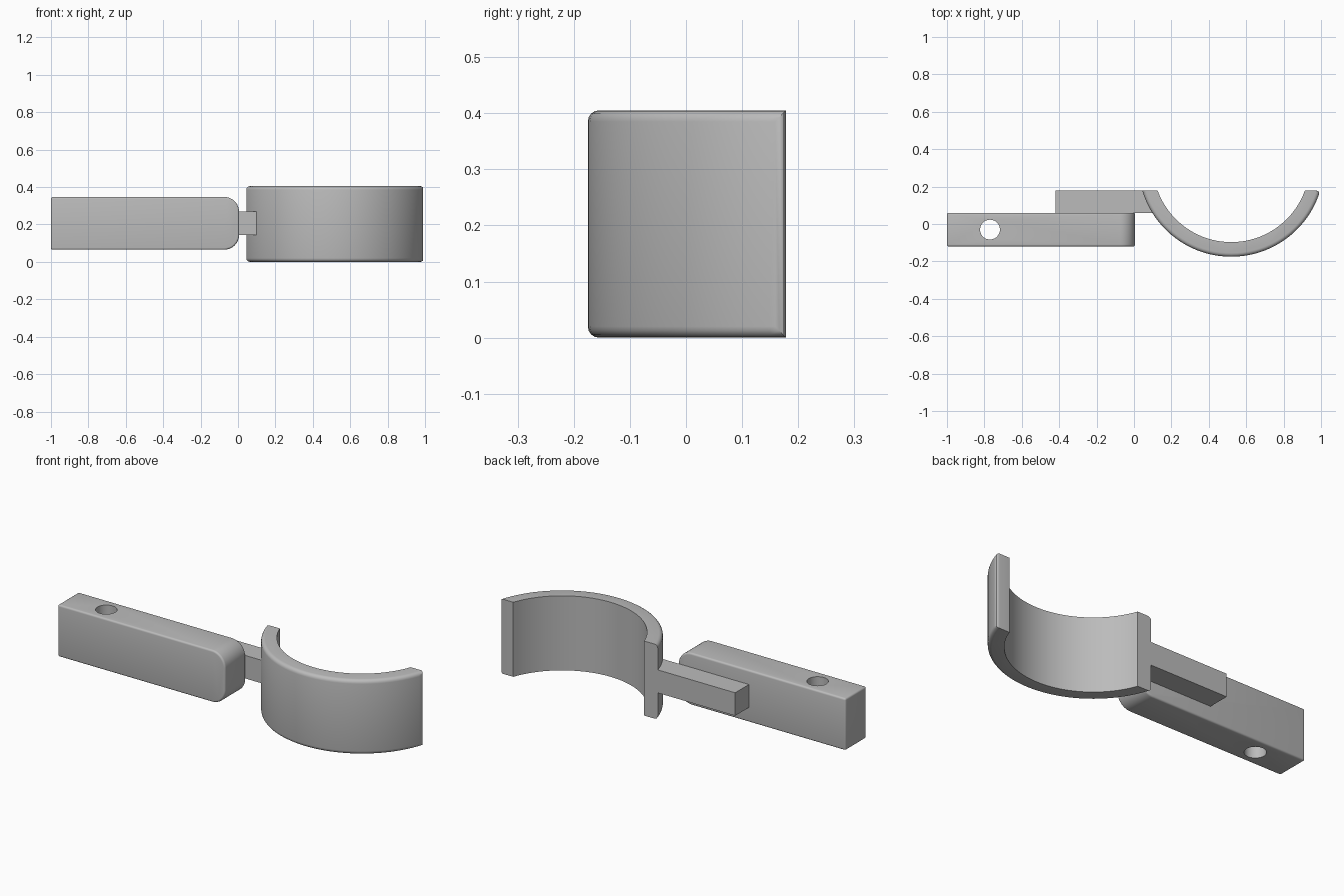
import bpy, bmesh, math
from mathutils import Vector

if "Cube" in bpy.data.objects:
    bpy.data.objects.remove(bpy.data.objects["Cube"])

grey = bpy.data.materials.new("plain_grey")
grey.use_nodes = True
COLOR = (0.5, 0.5, 0.5, 1)
grey.diffuse_color = COLOR
grey.node_tree.nodes["Principled BSDF"].inputs["Base Color"].default_value = COLOR


def prism(name, points, direction, round_edge=None, radius=0.01):
    """Extrude an outline; round the edges accepted by round_edge."""
    bm = bmesh.new()
    face = bm.faces.new([bm.verts.new(p) for p in points])
    new = bmesh.ops.extrude_face_region(bm, geom=[face])["geom"]
    bmesh.ops.translate(bm, vec=direction,
                        verts=[v for v in new if isinstance(v, bmesh.types.BMVert)])
    bmesh.ops.recalc_face_normals(bm, faces=bm.faces)
    if round_edge:
        bmesh.ops.bevel(bm, geom=[e for e in bm.edges if round_edge(e)], offset=radius,
                        segments=4, profile=0.5, affect='EDGES', clamp_overlap=True)
    mesh = bpy.data.meshes.new(name)
    bm.to_mesh(mesh)
    bm.free()
    mesh.materials.append(grey)
    obj = bpy.data.objects.new(name, mesh)
    bpy.context.collection.objects.link(obj)
    return obj


def smooth(obj):
    bpy.ops.object.select_all(action='DESELECT')
    obj.select_set(True)
    bpy.context.view_layer.objects.active = obj
    bpy.ops.object.shade_smooth_by_angle(angle=math.radians(30))


def arc(cx, cy, r, start, end, steps):
    angles = [start + (end - start) * i / steps for i in range(steps + 1)]
    return [(cx + r * math.cos(a), cy + r * math.sin(a)) for a in angles]


# Curved cradle: arc band cut off flat at the back
CX, CY, R_OUT, R_IN, BACK, HEIGHT = 0.52, 0.322, 0.497, 0.419, 0.178, 0.405


def band_arc(r):
    a = math.asin((CY - BACK) / r)
    return arc(CX, CY, r, a - math.pi, -a, 40)


def outer_rim(e):
    on_outer = all(math.hypot(v.co.x - CX, v.co.y - CY) > R_OUT - 0.001 for v in e.verts)
    d = e.verts[0].co - e.verts[1].co
    vertical = abs(d.z) > 0.1
    right_tip = all(v.co.x > CX and v.co.y > BACK - 0.001 for v in e.verts)
    return on_outer and (right_tip or not vertical)


outline = band_arc(R_OUT) + band_arc(R_IN)[::-1]
cradle = prism("cradle", [(x, y, 0) for x, y in outline], Vector((0, 0, HEIGHT)),
               outer_rim, 0.02)
smooth(cradle)

# Handle block with two rounded end corners and softened edges
X0, X1, Z0, Z1, R = -1.0, 0.006, 0.065, 0.347, 0.08
side = [(X0, Z1), (X0, Z0)]
side += arc(X1 - R, Z0 + R, R, -math.pi / 2, 0, 10)
side += arc(X1 - R, Z1 - R, R, 0, math.pi / 2, 10)
handle = prism("handle", [(x, -0.12, z) for x, z in side], Vector((0, 0.18, 0)),
               lambda e: e.calc_face_angle(0) > 0.6, 0.01)

# Vertical pin hole through the handle
ring = arc(-0.77, -0.03, 0.053, 0, 2 * math.pi, 40)[:-1]
cutter = prism("hole_cutter", [(x, y, -0.1) for x, y in ring], Vector((0, 0, 0.7)))
cutter.hide_render = True
hole = handle.modifiers.new("hole", 'BOOLEAN')
hole.operation, hole.solver, hole.object = 'DIFFERENCE', 'EXACT', cutter
bpy.context.view_layer.objects.active = handle
bpy.ops.object.modifier_apply(modifier=hole.name)
bpy.data.objects.remove(cutter)
smooth(handle)

# Connecting bar, its end following the cradle's outer curve
end = [p for p in band_arc(R_OUT - 0.002) if p[0] < CX and p[1] > 0.06]
bar_outline = [(-0.42, BACK), (-0.42, 0.06), (0.098, 0.06)] + end[::-1]
prism("connecting_bar", [(x, y, 0.145) for x, y in bar_outline], Vector((0, 0, 0.125)))
